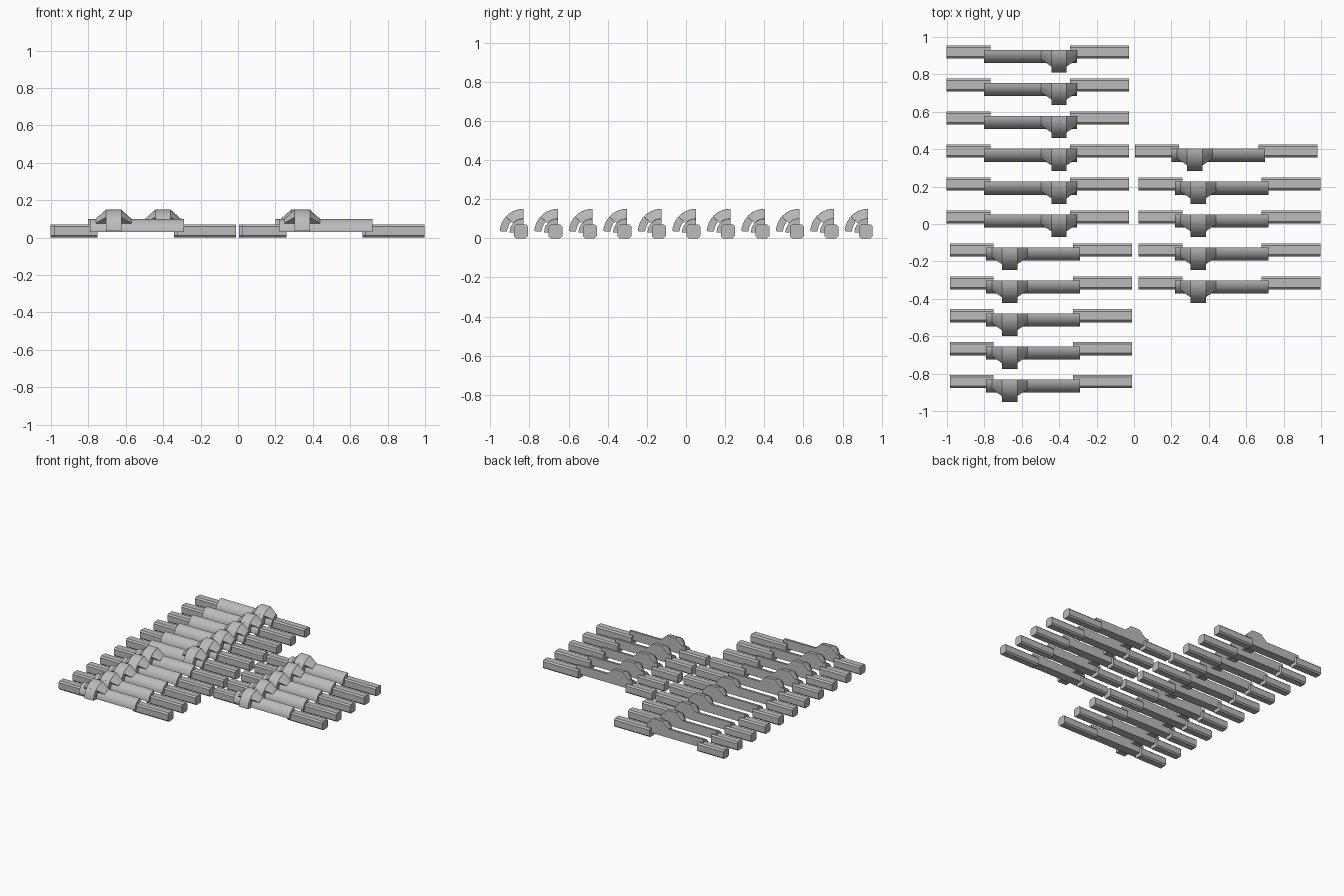
import bpy, bmesh, math

if "Cube" in bpy.data.objects:
    bpy.data.objects.remove(bpy.data.objects["Cube"])

grey = bpy.data.materials.new("plain grey")
grey.diffuse_color = (0.5, 0.5, 0.5, 1)
grey.use_nodes = True
grey.node_tree.nodes["Principled BSDF"].inputs["Base Color"].default_value = grey.diffuse_color

AXIS_Y, AXIS_Z = 0.012, 0.03      # curve centre, relative to the bar centre


def loft(bm, sections):
    """Skin matching (x, profile) sections and cap both ends."""
    rings = [[bm.verts.new((x, y, z)) for y, z in prof] for x, prof in sections]
    n = len(rings[0])
    for a, b in zip(rings, rings[1:]):
        for i in range(n):
            j = (i + 1) % n
            bm.faces.new((a[i], a[j], b[j], b[i]))
    bm.faces.new(rings[0])
    bm.faces.new(rings[-1][::-1])


def sector(y, inner, outer, start, end, steps=10):
    """Ring sector profile; angle 0 faces the front, 90 points up."""
    def arc(r):
        out = []
        for i in range(steps + 1):
            a = math.radians(start + (end - start) * i / steps)
            out.append((y + AXIS_Y - r * math.cos(a), AXIS_Z + r * math.sin(a)))
        return out
    pts = arc(outer)
    return pts + (arc(inner)[::-1] if inner else [(y + AXIS_Y, AXIS_Z)])


def bar_profile(y, h=0.035, c=0.011):
    """Square bar with chamfered edges."""
    return [(y + sy * a, h + sz * b) for sy, sz, a, b in (
        (-1, -1, h, h - c), (-1, -1, h - c, h), (1, -1, h - c, h), (1, -1, h, h - c),
        (1, 1, h, h - c), (1, 1, h - c, h), (-1, 1, h - c, h), (-1, 1, h, h - c))]


def make(name, builds):
    bm = bmesh.new()
    for sections in builds:
        loft(bm, sections)
    bmesh.ops.recalc_face_normals(bm, faces=bm.faces)
    me = bpy.data.meshes.new(name)
    bm.to_mesh(me)
    bm.free()
    me.materials.append(grey)
    ob = bpy.data.objects.new(name, me)
    bpy.context.collection.objects.link(ob)
    bpy.ops.object.select_all(action='DESELECT')
    ob.select_set(True)
    bpy.context.view_layer.objects.active = ob
    bpy.ops.object.shade_smooth_by_angle(angle=math.radians(25))


def clip(x, y, grip, boss):
    # two chamfered end bars
    p = bar_profile(y)
    make("end_bars", [[(x - 0.985, p), (x - 0.75, p)], [(x - 0.325, p), (x - 0.01, p)]])
    # quarter-round grip joining the bars
    p = sector(y, 0, 0.07, 0, 90)
    make("grip", [[(grip[0], p), (grip[1], p)]])
    # raised curved hook, open underneath at the front
    p = sector(y, 0.083, 0.12, 3, 90, 14)
    make("hook", [[(boss - 0.041, p), (boss + 0.041, p)]])
    # sloping shoulders on both sides of the hook
    low, high = sector(y, 0.06, 0.071, 42, 90), sector(y, 0.06, 0.12, 42, 90)
    make("shoulders", [[(boss - 0.095, low), (boss - 0.04, high),
                        (boss + 0.04, high), (boss + 0.095, low)]])


# rows of clips in two columns
for i in range(11):
    y = -0.843 + 0.1762 * i
    if i < 5:
        clip(0, y, (-0.79, -0.29), -0.665)
    else:
        clip(-0.017, y, (-0.802, -0.305), -0.401)
    if 3 <= i <= 7:
        dx = 0.99 if i == 7 else 1.008
        clip(dx, y, (dx - 0.79, dx - 0.29), dx - 0.665)
